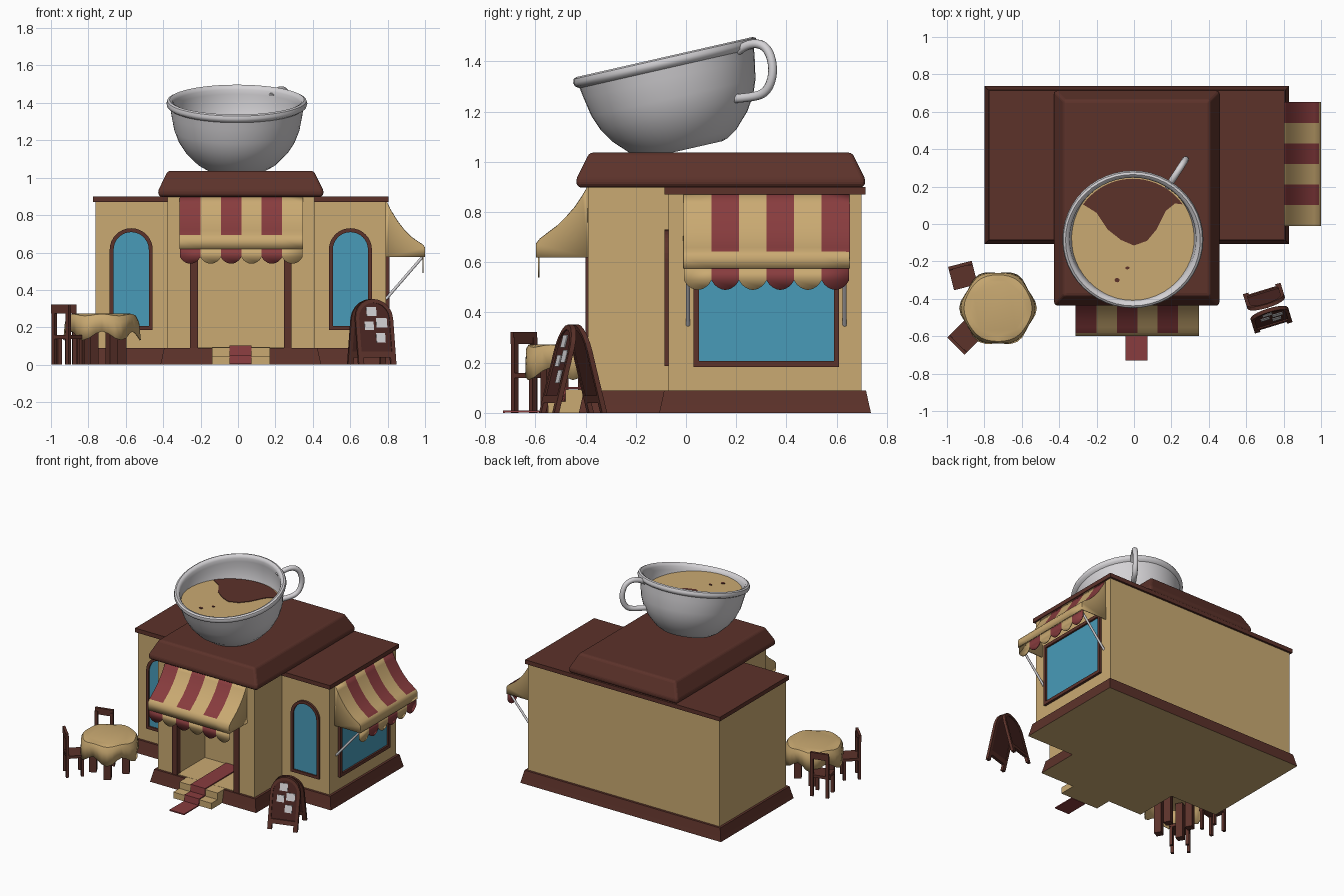
import bpy, bmesh, math
from mathutils import Matrix

if "Cube" in bpy.data.objects:
    bpy.data.objects.remove(bpy.data.objects["Cube"])

def material(name, r, g, b):
    m = bpy.data.materials.new(name)
    m.diffuse_color = [((c / 255 + 0.055) / 1.055) ** 2.4 for c in (r, g, b)] + [1]
    m.use_nodes = True
    m.node_tree.nodes["Principled BSDF"].inputs["Base Color"].default_value = m.diffuse_color
    return m

TAN = material("tan", 202, 170, 114)
BROWN = material("brown", 92, 50, 42)
DARK = material("dark_brown", 74, 38, 34)
RED = material("red", 136, 60, 62)
BLUE = material("glass_blue", 72, 155, 185)
WHITE = material("cup_white", 212, 210, 213)
CX = 0.015  # symmetry line of the building

# ---------- helpers ----------
def make(name, verts, faces, mats, idx=None, matrix=None, smooth=False, thick=0):
    me = bpy.data.meshes.new(name)
    me.from_pydata([tuple(v) for v in verts], [], faces)
    for m in mats:
        me.materials.append(m)
    if idx:
        me.polygons.foreach_set("material_index", idx)
    bm = bmesh.new()
    bm.from_mesh(me)
    bmesh.ops.remove_doubles(bm, verts=bm.verts, dist=1e-5)
    bmesh.ops.recalc_face_normals(bm, faces=bm.faces)
    bm.to_mesh(me)
    bm.free()
    ob = bpy.data.objects.new(name, me)
    bpy.context.collection.objects.link(ob)
    if matrix:
        me.transform(matrix)
    if thick:
        s = ob.modifiers.new("thickness", 'SOLIDIFY')
        s.thickness, s.offset = thick, 0
    if smooth:
        select(ob)
        bpy.ops.object.shade_smooth_by_angle(angle=math.radians(40))
    return ob

def select(ob):
    bpy.ops.object.select_all(action='DESELECT')
    ob.select_set(True)
    bpy.context.view_layer.objects.active = ob

def rings(name, loops, mats, matrix=None, smooth=False, cap_idx=0, cap=True):
    n = len(loops[0])
    verts = [v for l in loops for v in l]
    faces = [(a * n + i, a * n + (i + 1) % n, a * n + n + (i + 1) % n, a * n + n + i)
             for a in range(len(loops) - 1) for i in range(n)]
    idx = [0] * len(faces)
    if cap:
        faces += [tuple(range(n)), tuple(range(len(verts) - n, len(verts)))]
        idx += [cap_idx, 0]
    return make(name, verts, faces, mats, idx, matrix, smooth)

def boxes(name, items, mat, matrix=None):
    verts, faces = [], []
    for x0, x1, y0, y1, z0, z1 in items:
        o = len(verts)
        verts += [(x, y, z) for z in (z0, z1) for x, y in ((x0, y0), (x1, y0), (x1, y1), (x0, y1))]
        faces += [tuple(o + i for i in f) for f in ((3, 2, 1, 0), (4, 5, 6, 7), (0, 1, 5, 4),
                                                    (1, 2, 6, 5), (2, 3, 7, 6), (3, 0, 4, 7))]
    return make(name, verts, faces, [mat], None, matrix)

def plate(name, outline, place, d0, d1, mat):
    return rings(name, [[place(u, v, d) for u, v in outline] for d in (d0, d1)], [mat])

def frame(name, outer, inner, place, d0, d1, mat):
    loops = [[place(u, v, d) for u, v in o] for o, d in ((outer, d0), (outer, d1), (inner, d1), (inner, d0), (outer, d0))]
    return rings(name, loops, [mat], cap=False)

def arch(cx, r, z0, z1, n=16):
    return [(cx - r, z0), (cx + r, z0)] + [(cx + r * math.cos(math.pi * i / n), z1 - r + r * math.sin(math.pi * i / n))
                                           for i in range(n + 1)]

def rect(u0, u1, z0, z1):
    return [(u0, z0), (u1, z0), (u1, z1), (u0, z1)]

def tube(name, pts, r, mat, curved=False):
    cu = bpy.data.curves.new(name, 'CURVE')
    cu.dimensions, cu.bevel_depth, cu.bevel_resolution, cu.use_fill_caps = '3D', r, 3, True
    sp = cu.splines.new('NURBS' if curved else 'POLY')
    sp.points.add(len(pts) - 1)
    for p, c in zip(sp.points, pts):
        p.co = (*c, 1)
    if curved:
        sp.order_u, sp.use_endpoint_u, sp.resolution_u = 3, True, 6
    ob = bpy.data.objects.new(name, cu)
    bpy.context.collection.objects.link(ob)
    cu.materials.append(mat)
    select(ob)
    bpy.ops.object.convert(target='MESH')
    bpy.ops.object.shade_smooth_by_angle(angle=math.radians(40))

# ---------- building ----------
def t_outline(g, z):  # T-shaped plan grown by g
    w, c = 0.777 + g, 0.393 + g
    return [(CX - w, 0.70 + g, z), (CX - w, -0.07 - g, z), (CX - c, -0.07 - g, z), (CX - c, -0.39 - g, z),
            (CX + c, -0.39 - g, z), (CX + c, -0.07 - g, z), (CX + w, -0.07 - g, z), (CX + w, 0.70 + g, z)]

rings("base", [t_outline(0.037, 0), t_outline(0.03, 0.03), t_outline(0.017, 0.09)], [BROWN, TAN], cap_idx=1)
boxes("wing_walls", [(CX - 0.777, CX + 0.777, -0.07, 0.70, 0.08, 0.88)], TAN)
boxes("center_walls", [(CX - 0.393, CX - 0.235, -0.39, -0.07, 0.08, 0.91), (CX + 0.235, CX + 0.393, -0.39, -0.07, 0.08, 0.91),
                       (CX - 0.235, CX + 0.235, -0.39, -0.07, 0.68, 0.91), (CX - 0.393, CX + 0.393, -0.07, 0.70, 0.8, 0.91)], TAN)
boxes("entry_floor", [(CX - 0.235, CX + 0.235, -0.39, -0.07, 0.08, 0.094)], TAN)
boxes("door_frame", [(CX - 0.272, CX - 0.23, -0.40, -0.36, 0.09, 0.68), (CX + 0.23, CX + 0.272, -0.40, -0.36, 0.09, 0.68),
                     (CX - 0.272, CX + 0.272, -0.40, -0.36, 0.655, 0.695)], BROWN)
boxes("wing_roofs", [(CX - 0.79, CX + 0.79, -0.085, 0.715, 0.87, 0.90)], BROWN)

def roof_loop(i, z):
    return [(CX + sx * (0.445 - i), y, z) for sx, y in ((-1, -0.44 + i), (1, -0.44 + i), (1, 0.717 - i), (-1, 0.717 - i))]
roof = rings("center_roof", [roof_loop(0.01, 0.897), roof_loop(0, 0.925), roof_loop(0.055, 1.037)], [BROWN])
bev = roof.modifiers.new("soft_edges", 'BEVEL')
bev.width, bev.segments = 0.018, 3

# steps and carpet
boxes("steps", [(CX - 0.155, CX + 0.155, -0.55, -0.39, 0, 0.045), (CX - 0.155, CX + 0.155, -0.48, -0.38, 0, 0.093)], TAN)
path = [(-0.73, 0.005), (-0.558, 0.005), (-0.553, 0.05), (-0.487, 0.05), (-0.482, 0.099), (-0.075, 0.099)]
make("carpet", [(x, y, z) for y, z in path for x in (-0.045, 0.073)],
     [(2 * i, 2 * i + 1, 2 * i + 3, 2 * i + 2) for i in range(len(path) - 1)], [RED], thick=0.009)

# ---------- windows ----------
def on_front(u, z, d): return (u, -0.07 - d, z)
def on_side(u, z, d): return (CX + 0.777 + d, u, z)

for side, s in (("left", -1), ("right", 1)):
    c = CX + s * 0.586
    frame(side + "_window_frame", arch(c, 0.115, 0.187, 0.73), arch(c, 0.094, 0.208, 0.709), on_front, -0.005, 0.015, BROWN)
    plate(side + "_window_glass", arch(c, 0.1, 0.2, 0.715), on_front, -0.003, 0.005, BLUE)
frame("side_window_frame", rect(0.03, 0.61, 0.183, 0.64), rect(0.052, 0.59, 0.207, 0.617), on_side, -0.005, 0.018, BROWN)
plate("side_window_glass", rect(0.04, 0.6, 0.195, 0.63), on_side, -0.003, 0.005, BLUE)

# ---------- awnings: striped canopy, plain lip, side cheeks, scalloped valance ----------
def awning(name, place, u0, u1, profile, drop, red_first):
    verts, faces, idx = [], [], []
    def add(pts, red):
        faces.append(tuple(range(len(verts), len(verts) + len(pts))))
        verts.extend(place(*p) for p in pts)
        idx.append(int(red))
    w, last = (u1 - u0) / 6, len(profile) - 1
    d, zb = profile[-1]
    for k in range(6):
        a, b = u0 + k * w, u0 + (k + 1) * w
        red = (k % 2 == 0) == red_first
        for i in range(last):
            (d0, z0), (d1, z1) = profile[i], profile[i + 1]
            add([(a, d0, z0), (b, d0, z0), (b, d1, z1), (a, d1, z1)], red and i < last - 2)
        add([(a, d - 0.008, zb), (b, d - 0.008, zb)] +
            [(b - w * j / 10, d - 0.008, zb - drop * (0.55 + 0.45 * math.sin(math.pi * j / 10) ** 0.7)) for j in range(11)], red)
    for u in (u0, u1):
        add([(u, 0, zb)] + [(u, p, z) for p, z in profile], False)
    make(name, verts, faces, [TAN, RED], idx, smooth=True, thick=0.007)

awning("front_awning", lambda u, d, z: (u, -0.39 - d, z), -0.31, 0.345,
       [(0, 0.90), (0.02, 0.865), (0.05, 0.82), (0.085, 0.78), (0.12, 0.745), (0.16, 0.715), (0.19, 0.692), (0.205, 0.673), (0.205, 0.62)], 0.08, True)
awning("side_awning", lambda u, d, z: (CX + 0.777 + d, u, z), -0.008, 0.65,
       [(0, 0.873), (0.02, 0.83), (0.06, 0.765), (0.095, 0.72), (0.135, 0.68), (0.17, 0.656), (0.195, 0.64), (0.205, 0.625), (0.205, 0.575)], 0.085, False)
for y, n in ((0.008, "front"), (0.632, "back")):
    tube(n + "_awning_rod", [(0.985, y, 0.575), (0.79, y, 0.35)], 0.008, WHITE)

# ---------- tilted cup ----------
SEG = 48
prof = [(0.15, -0.362), (0.175, -0.355), (0.215, -0.33), (0.275, -0.268), (0.312, -0.21), (0.335, -0.15), (0.35, -0.07), (0.356, -0.03),
        (0.372, -0.02), (0.377, -0.005), (0.372, 0.01), (0.36, 0.016), (0.346, 0.01), (0.338, -0.005), (0.336, -0.03),
        (0.332, -0.07), (0.315, -0.15), (0.255, -0.255), (0.15, -0.33)]
tilt = Matrix.Translation((-0.006, -0.083, 1.402)) @ Matrix.Rotation(math.radians(12.8), 4, 'X')
rings("cup", [[(r * math.cos(2 * math.pi * i / SEG), r * math.sin(2 * math.pi * i / SEG), h) for i in range(SEG)]
              for r, h in prof], [WHITE], tilt, True)
ha = math.radians(57)
tube("cup_handle", [(s * math.cos(ha), -0.08 + s * math.sin(ha), z) for s, z in
     ((0.33, 1.435), (0.39, 1.475), (0.48, 1.465), (0.515, 1.37), (0.485, 1.28), (0.41, 1.255), (0.29, 1.25))], 0.018, WHITE, True)

# drink surface with darker swirl
def on_drink(u, v, d): return (u, v, 1.31 + d)
def oval(x, y, rx, ry, n=40, a0=0, a1=360):
    return [(x + rx * math.cos(math.radians(a0 + (a1 - a0) * i / n)), y + ry * math.sin(math.radians(a0 + (a1 - a0) * i / n)))
            for i in range(n + (a1 - a0 < 360))]
plate("drink_foam", oval(-0.006, -0.08, 0.334, 0.33), on_drink, -0.006, 0.002, TAN)
swirl = [(-0.2, 0.06), (-0.14, -0.03), (-0.07, -0.085), (0, -0.115), (0.07, -0.09), (0.12, -0.03), (0.17, 0.07), (0.22, 0.11)]
plate("drink_swirl", oval(-0.006, -0.08, 0.325, 0.322, 20, 35, 145) + swirl, on_drink, 0, 0.006, BROWN)
plate("drink_spot", oval(-0.09, -0.3, 0.014, 0.012, 8), on_drink, 0, 0.006, BROWN)
plate("drink_small_spot", oval(-0.035, -0.235, 0.012, 0.008, 8), on_drink, 0, 0.006, BROWN)

# ---------- table with cloth ----------
N = 36
def cloth_loop(r, z, wave):
    return [(-0.727 + (r + wave * 0.4 * math.cos(6 * t)) * math.cos(t), -0.45 + (r + wave * 0.4 * math.cos(6 * t)) * math.sin(t),
             z - wave * math.cos(6 * t)) for t in (2 * math.pi * i / N for i in range(N))]
loops = [cloth_loop(*a) for a in ((0.15, 0.27, 0), (0.178, 0.264, 0.005), (0.19, 0.24, 0.014), (0.195, 0.155, 0.024))]
cv = [v for l in loops for v in l]
cf = [(a * N + i, a * N + (i + 1) % N, a * N + N + (i + 1) % N, a * N + N + i) for a in range(3) for i in range(N)]
make("tablecloth", cv, cf + [tuple(range(N))], [TAN], smooth=True, thick=0.006)
boxes("table_legs", [(x - 0.025, x + 0.025, y - 0.025, y + 0.025, 0, 0.26) for x, y in
                     ((0, -0.11), (0.11, 0), (0, 0.11), (-0.11, 0))], BROWN,
      Matrix.Translation((-0.727, -0.45, 0)) @ Matrix.Rotation(0.5, 4, 'Z'))

# ---------- chairs ----------
def chair(name, x, y, fx, fy):
    parts = [(-0.065, 0.065, -0.06, 0.065, 0.138, 0.158), (-0.065, 0.065, -0.064, -0.046, 0.275, 0.322)]
    for s in (-0.054, 0.054):
        parts += [(s - 0.011, s + 0.011, -0.062, -0.042, 0, 0.3), (s - 0.011, s + 0.011, 0.04, 0.06, 0, 0.14)]
    boxes(name, parts, BROWN, Matrix.Translation((x, y, 0)) @ Matrix.Rotation(math.atan2(fy, fx) - math.pi / 2, 4, 'Z'))
chair("back_chair", -0.915, -0.275, 0.25, -0.97)
chair("front_chair", -0.908, -0.608, 0.7, 0.7)

# ---------- folding sign board ----------
turn = Matrix.Translation((0.715, -0.45, 0)) @ Matrix.Rotation(math.radians(17), 4, 'Z')
def leaning(s):
    return lambda u, z, d: tuple(turn @ Matrix(((u, 0, 0), (s * (-0.098 + 0.25 * z - d), 0, 0), (z, 0, 0))).col[0])
for n, s in (("front", -1), ("back", 1)):
    place = leaning(-s)
    frame(n + "_sign_frame", arch(0, 0.105, 0.04, 0.352, 10), arch(0, 0.085, 0.07, 0.332, 10), place, -0.008, 0.012, BROWN)
    plate(n + "_sign_panel", arch(0, 0.09, 0.065, 0.337, 10), place, -0.004, 0.005, DARK)
    for u in (-0.105, 0.075):
        plate(n + "_sign_leg", rect(u, u + 0.03, 0, 0.06), place, -0.008, 0.012, BROWN)
for u, z, w, h in ((-0.04, 0.26, 0.055, 0.05), (0.01, 0.2, 0.06, 0.05), (-0.055, 0.185, 0.05, 0.045), (0.005, 0.12, 0.05, 0.05)):
    plate("sign_note", rect(u, u + w, z, z + h), leaning(1), 0.004, 0.009, WHITE)
